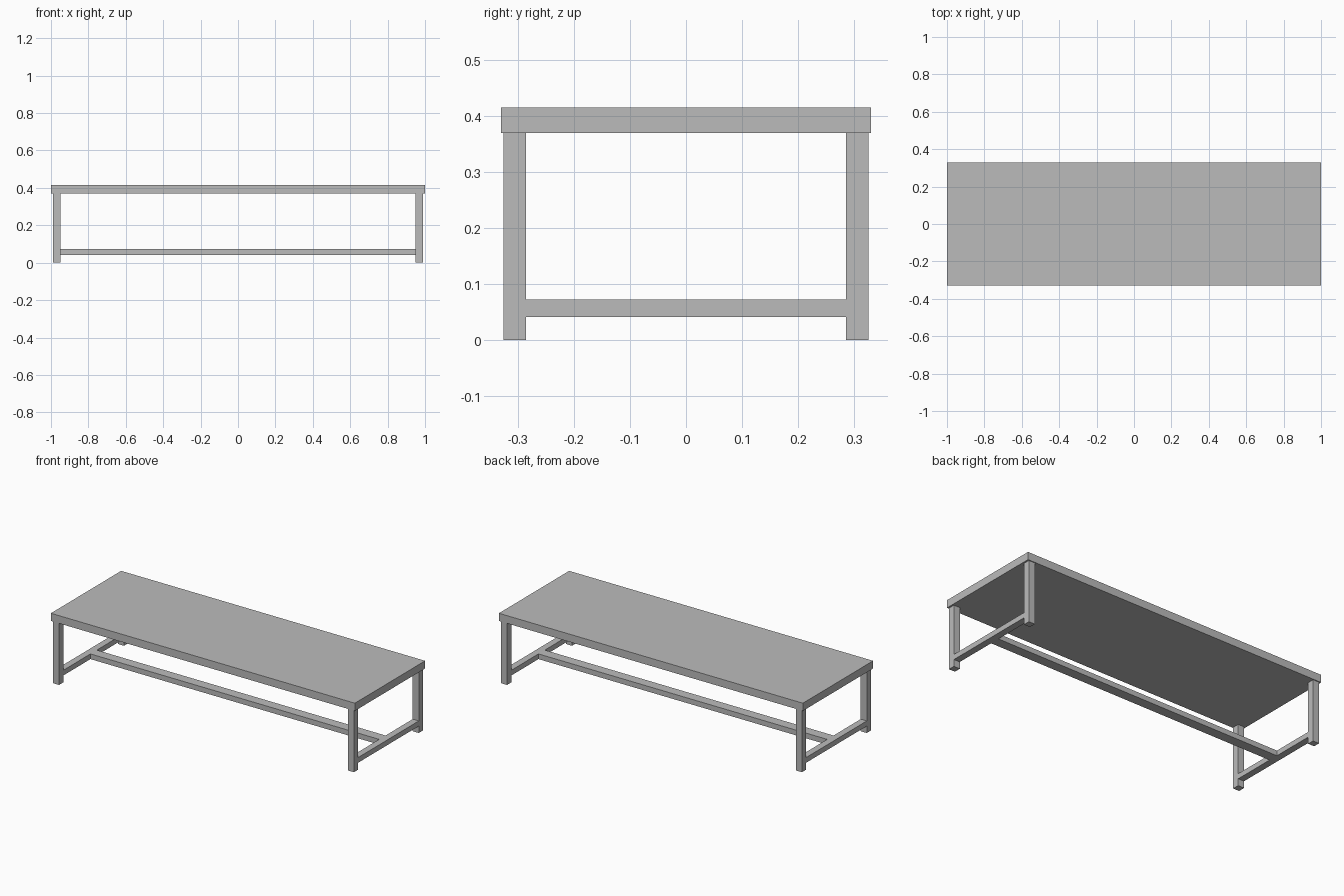
import bpy

if "Cube" in bpy.data.objects:
    bpy.data.objects.remove(bpy.data.objects["Cube"])

# One grey for the whole bench
grey = bpy.data.materials.new("plain grey")
grey.diffuse_color = (0.5, 0.5, 0.5, 1)
grey.use_nodes = True
grey.node_tree.nodes["Principled BSDF"].inputs["Base Color"].default_value = grey.diffuse_color


def box(name, x, y, z):
    """Box spanning the given (low, high) ranges."""
    lo_hi = (x, y, z)
    bpy.ops.mesh.primitive_cube_add(size=1, location=[(a + b) / 2 for a, b in lo_hi])
    ob = bpy.context.object
    ob.name = name
    ob.scale = [b - a for a, b in lo_hi]
    bpy.ops.object.transform_apply(location=False, rotation=False, scale=True)
    ob.data.materials.append(grey)
    return ob


LEG_X, LEG_Y, LEG = 0.97, 0.305, 0.02   # leg centre and half width
TOP_Z, RAIL_Z = 0.369, (0.041, 0.072)

# Table top
box("table_top", (-1, 1), (-0.33, 0.33), (TOP_Z, 0.415))

for sx, side in ((-1, "left"), (1, "right")):
    x = (sx * LEG_X - LEG, sx * LEG_X + LEG)
    # Legs
    for sy, end in ((-1, "front"), (1, "back")):
        box(f"{end}_{side}_leg", x, (sy * LEG_Y - LEG, sy * LEG_Y + LEG), (0, TOP_Z))
    # Rail joining the two legs on this side
    box(f"{side}_rail", x, (-LEG_Y + LEG, LEG_Y - LEG), RAIL_Z)

# Long stretcher between the side rails
box("long_stretcher", (-LEG_X + LEG, LEG_X - LEG), (-0.03, 0.03), RAIL_Z)
